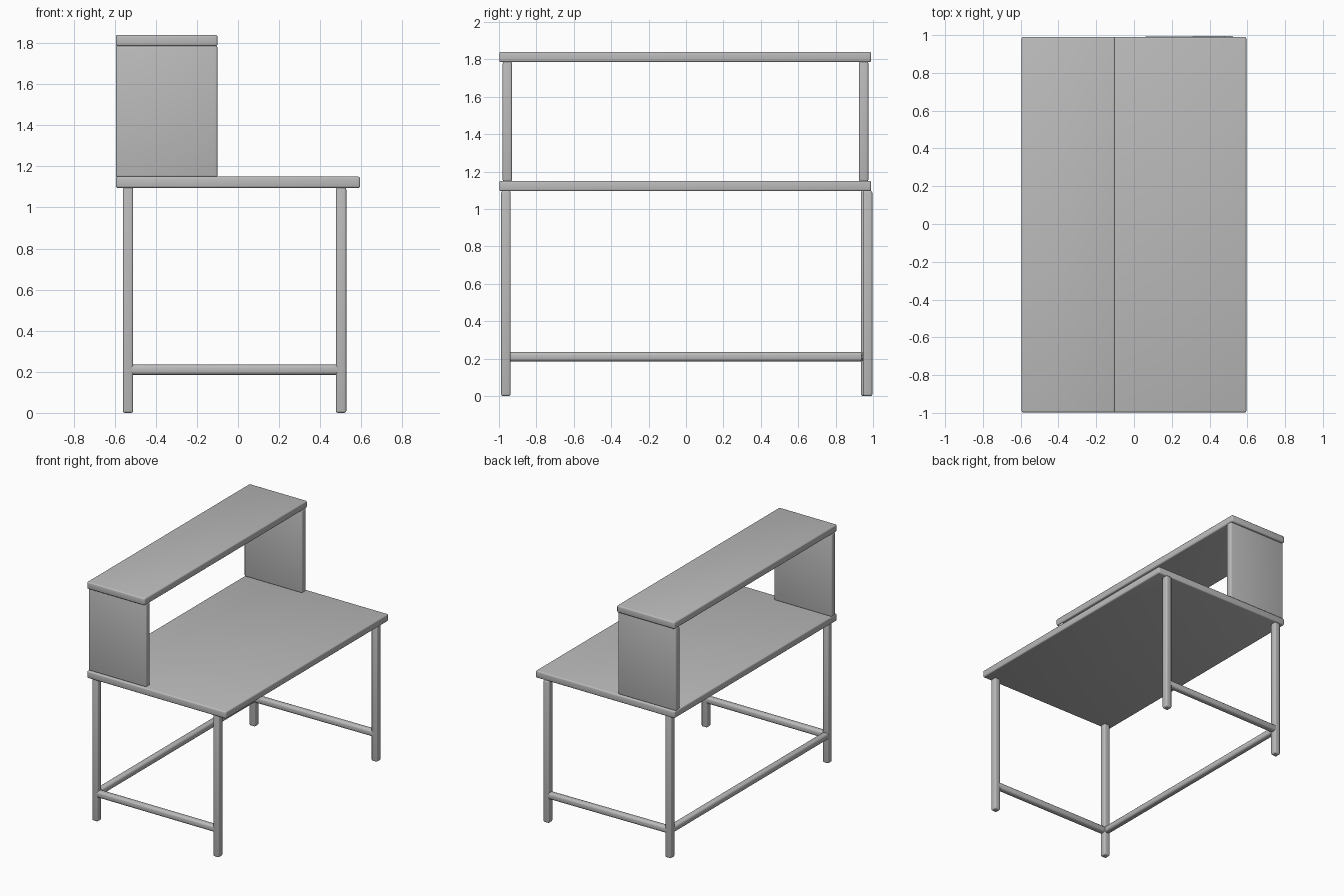
import bpy
import bmesh
import math
from mathutils import Vector, Matrix

if "Cube" in bpy.data.objects:
    bpy.data.objects.remove(bpy.data.objects["Cube"], do_unlink=True)

grey = bpy.data.materials.new("plain grey")
grey.use_nodes = True
GREY = (0.5, 0.5, 0.5, 1)
grey.diffuse_color = GREY
grey.node_tree.nodes["Principled BSDF"].inputs["Base Color"].default_value = GREY


def block(name, size, matrix, bevel):
    """Softly rounded box placed by a matrix."""
    mesh = bpy.data.meshes.new(name)
    bm = bmesh.new()
    bmesh.ops.create_cube(bm, size=1)
    bmesh.ops.scale(bm, vec=size, verts=bm.verts)
    bmesh.ops.bevel(bm, geom=bm.edges[:], offset=bevel, segments=3,
                    profile=0.5, affect='EDGES')
    bm.to_mesh(mesh)
    bm.free()
    mesh.materials.append(grey)
    ob = bpy.data.objects.new(name, mesh)
    bpy.context.collection.objects.link(ob)
    ob.matrix_world = matrix
    bpy.ops.object.select_all(action='DESELECT')
    ob.select_set(True)
    bpy.context.view_layer.objects.active = ob
    bpy.ops.object.shade_smooth_by_angle(angle=math.radians(35))
    return ob


def slab(name, low, high, bevel=0.01):
    low, high = Vector(low), Vector(high)
    return block(name, high - low, Matrix.Translation((low + high) / 2), bevel)


def rail(name, start, end):
    """Rounded bar between two leg centres."""
    start, end = Vector(start), Vector(end)
    along = end - start
    turn = along.to_track_quat('X', 'Z').to_matrix().to_4x4()
    place = Matrix.Translation((start + end) / 2) @ turn
    return block(name, (along.length, THICK, THICK), place, 0.016)


THICK = 0.05
LEFT, RIGHT = 0.595, -0.595
FRONT, BACK = -0.998, 0.99
SHELF_EDGE = -0.10
TOP_LOW, TOP_HIGH = 1.095, 1.15
SHELF_LOW, SHELF_HIGH = 1.785, 1.84

# Worktop and raised shelf
slab("worktop", (RIGHT, FRONT, TOP_LOW), (LEFT, BACK, TOP_HIGH))
slab("shelf", (RIGHT, FRONT, SHELF_LOW), (SHELF_EDGE, BACK, SHELF_HIGH))

# Side panels carrying the shelf
for side, y in (("front", -0.955), ("back", 0.95)):
    slab(side + "_shelf_panel", (RIGHT, y - THICK / 2, TOP_HIGH - 0.003),
         (SHELF_EDGE, y + THICK / 2, SHELF_LOW + 0.003))

# Four legs
feet = {
    "front_right": (-0.535, -0.963),
    "front_left": (0.502, -0.963),
    "back_right": (-0.535, 0.96),
    "back_left": (0.502, 0.971),
}
for name, (x, y) in feet.items():
    slab(name + "_leg", (x - THICK / 2, y - THICK / 2, 0),
         (x + THICK / 2, y + THICK / 2, TOP_LOW + 0.003))

# Stretcher rails between the legs
for name, a, b in (("front_rail", "front_right", "front_left"),
                   ("back_rail", "back_right", "back_left"),
                   ("long_rail", "front_right", "back_right")):
    rail(name, (*feet[a], 0.21), (*feet[b], 0.21))
